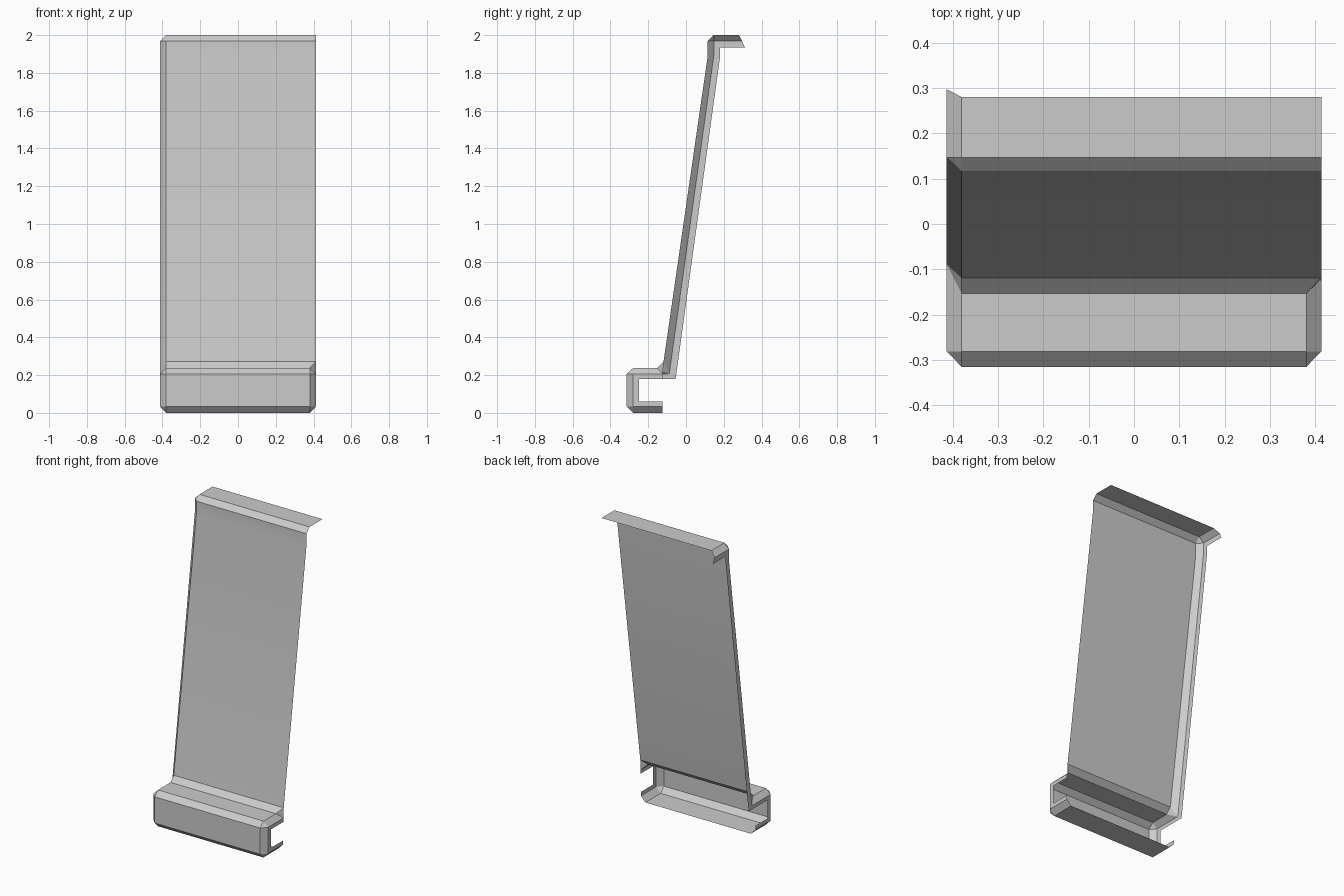
import bpy, bmesh, math

if "Cube" in bpy.data.objects:
    bpy.data.objects.remove(bpy.data.objects["Cube"])

EDGE, SIDE = 0.38, 0.413

# Side profile (y, z) of the skin, from the bottom flange up to the top lip
skin = [(-0.125, 0), (-0.281, 0), (-0.315, 0.034), (-0.315, 0.205), (-0.281, 0.237),
        (-0.153, 0.237), (-0.119, 0.271), (0.115, 1.89), (0.115, 1.968), (0.147, 2.0),
        (0.28, 2.0)]
# Matching inset corners: each bevelled skin corner shares one
left_mid = [(-0.125, 0.034), (-0.281, 0.034), (-0.281, 0.205), (-0.089, 0.205),
            (0.147, 1.89), (0.147, 1.968), (0.297, 1.968)]
left_in = [(-0.125, 0.06), (-0.249, 0.06), (-0.249, 0.18), (-0.055, 0.18),
           (0.181, 1.89), (0.181, 1.934), (0.312, 1.934)]
left_map = [0, 1, 1, 2, 2, 3, 3, 4, 5, 5, 6]
right_mid = left_mid[:3] + [(-0.122, 0.205)]
right_in = left_in[:3] + [(-0.122, 0.18)]
right_map = left_map[:7]

bm = bmesh.new()


def row(x, pts):
    return [bm.verts.new((x, y, z)) for y, z in pts]


def strip(a, b):
    """Faces between two vertex rows, collapsing shared corners to triangles."""
    for i in range(min(len(a), len(b)) - 1):
        loop = list(dict.fromkeys((a[i], b[i], b[i + 1], a[i + 1])))
        if len(loop) > 2:
            bm.faces.new(loop)


# Front skin: the clip box stops short on the right, the panel runs full width
left = row(-EDGE, skin)
right = [bm.verts.new((EDGE if i < 6 else SIDE, y, z)) for i, (y, z) in enumerate(skin)]
strip(left, right)

# Left bevel and side band along the whole profile
lm, li = row(-SIDE, left_mid), row(-SIDE, left_in)
strip([lm[i] for i in left_map], left)
strip(li, lm)

# Right bevel and side band around the clip box only
rm, ri = row(SIDE, right_mid), row(SIDE, right_in)
strip(right, [rm[i] for i in right_map])
strip(rm, ri)

mesh = bpy.data.meshes.new("back_panel")
bm.to_mesh(mesh)
bm.free()
panel = bpy.data.objects.new("back_panel", mesh)
bpy.context.collection.objects.link(panel)
bpy.context.view_layer.objects.active = panel
panel.select_set(True)
bpy.ops.object.shade_smooth_by_angle(angle=math.radians(25))
